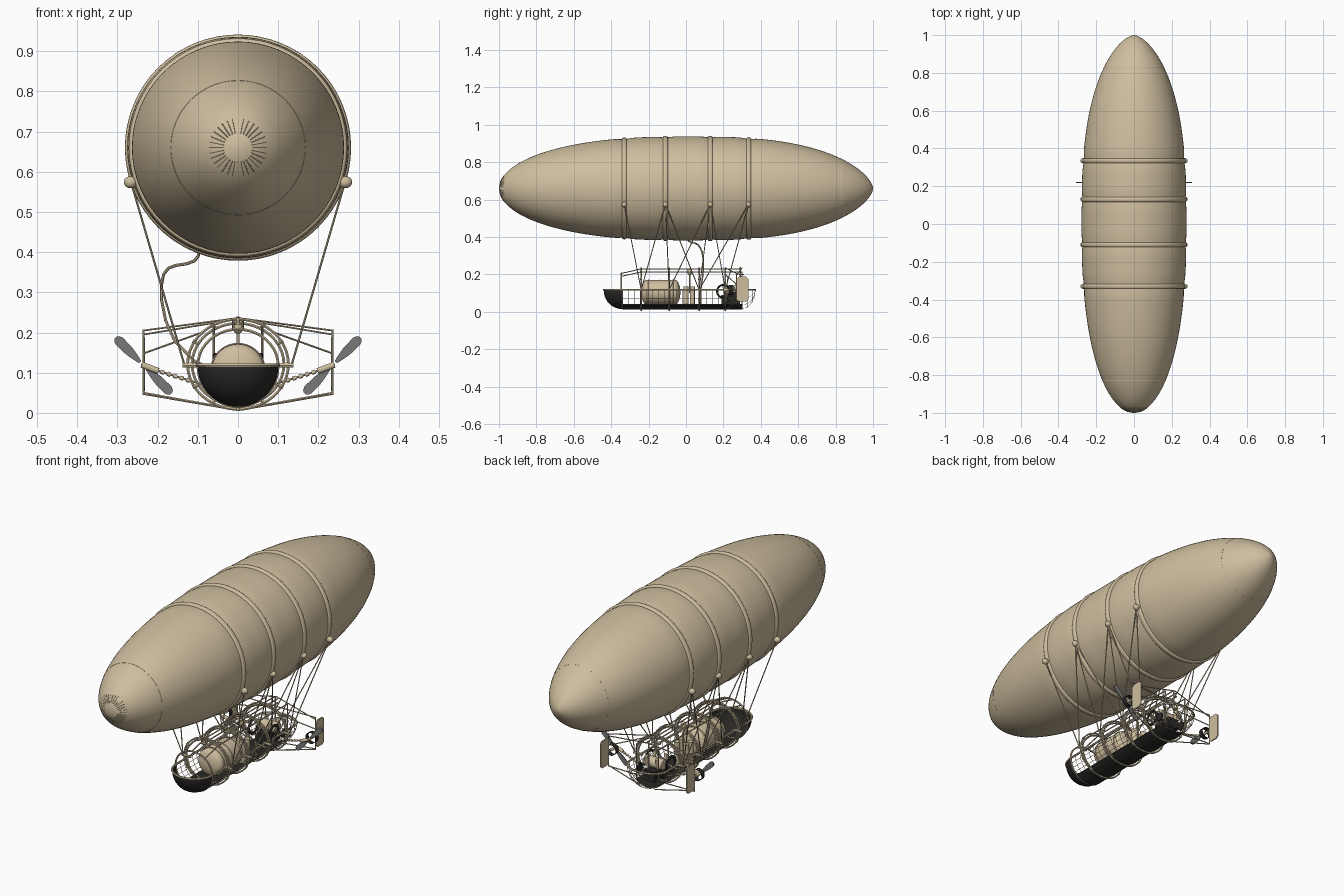
import bpy, bmesh, math
from math import sin, cos, pi, radians
from mathutils import Matrix, Vector

cube = bpy.data.objects.get("Cube")
if cube:
    bpy.data.objects.remove(cube, do_unlink=True)


def material(name, rgb):
    m = bpy.data.materials.new(name)
    m.use_nodes = True
    m.diffuse_color = (*rgb, 1)
    m.node_tree.nodes["Principled BSDF"].inputs["Base Color"].default_value = (*rgb, 1)
    return m


TAN = material("tan canvas and wood", (0.62, 0.515, 0.345))
DARK = material("dark hull", (0.022, 0.021, 0.020))
GREY = material("grey metal", (0.19, 0.19, 0.19))
built = []


def finish(name, bm, mat):
    bmesh.ops.recalc_face_normals(bm, faces=bm.faces)
    mesh = bpy.data.meshes.new(name)
    bm.to_mesh(mesh)
    bm.free()
    mesh.materials.append(mat)
    ob = bpy.data.objects.new(name, mesh)
    bpy.context.collection.objects.link(ob)
    built.append(ob)
    return ob


def lathe(name, profile, z0, mat, segs=48, a0=0, a1=2 * pi, x0=0):
    """Sweep (y, radius) points round a lengthwise axis; angle 0 points down."""
    bm = bmesh.new()
    rings = []
    for y, r in profile:
        rings.append([bm.verts.new((x0 + r * sin(a), y, z0 - r * cos(a)))
                      for a in (a0 + (a1 - a0) * i / segs for i in range(segs + 1))])
    for p, q in zip(rings, rings[1:]):
        for i in range(segs):
            bm.faces.new((p[i], p[i + 1], q[i + 1], q[i]))
    bmesh.ops.remove_doubles(bm, verts=bm.verts, dist=1e-5)
    return finish(name, bm, mat)


def rods(name, paths, r, mat, mirror=False, res=1):
    """Round rods along paths; a path that ends where it starts is a closed ring."""
    cu = bpy.data.curves.new(name, 'CURVE')
    cu.dimensions = '3D'
    cu.bevel_depth = r
    cu.bevel_resolution = res
    cu.use_fill_caps = True
    if mirror:
        paths = paths + [[(-x, y, z) for x, y, z in p] for p in paths]
    for p in paths:
        closed = len(p) > 2 and (Vector(p[0]) - Vector(p[-1])).length < 1e-6
        p = p[:-1] if closed else p
        sp = cu.splines.new('POLY')
        sp.points.add(len(p) - 1)
        for pt, co in zip(sp.points, p):
            pt.co = (*co, 1)
        sp.use_cyclic_u = closed
    tmp = bpy.data.objects.new(name + " path", cu)
    bpy.context.collection.objects.link(tmp)
    bpy.context.view_layer.update()
    mesh = bpy.data.meshes.new_from_object(tmp.evaluated_get(bpy.context.evaluated_depsgraph_get()))
    bpy.data.objects.remove(tmp, do_unlink=True)
    mesh.materials.clear()
    mesh.materials.append(mat)
    ob = bpy.data.objects.new(name, mesh)
    bpy.context.collection.objects.link(ob)
    built.append(ob)
    return ob


def ball(name, loc, size, mat):
    bm = bmesh.new()
    bmesh.ops.create_uvsphere(bm, u_segments=20, v_segments=12, radius=1)
    bm.transform(Matrix.Translation(loc) @ Matrix.Diagonal((*size, 1)))
    return finish(name, bm, mat)


def box(name, loc, size, mat):
    bm = bmesh.new()
    bmesh.ops.create_cube(bm, size=1)
    bm.transform(Matrix.Translation(loc) @ Matrix.Diagonal((*size, 1)))
    return finish(name, bm, mat)


def plate(name, outline, depth, mat):
    """Extrude a flat outline of 3D points along the depth vector."""
    bm = bmesh.new()
    face = bm.faces.new([bm.verts.new(co) for co in outline])
    ext = bmesh.ops.extrude_face_region(bm, geom=[face])["geom"]
    bmesh.ops.translate(bm, vec=depth, verts=[v for v in ext if isinstance(v, bmesh.types.BMVert)])
    return finish(name, bm, mat)


def circle(y, r, z0, n=40, wide=1):
    return [(wide * r * sin(2 * pi * i / n), y, z0 - r * cos(2 * pi * i / n)) for i in range(n + 1)]


# Gas envelope, gently pinched under its bands
AXIS = 0.66
BANDS = (-0.33, -0.11, 0.13, 0.335)


def girth(y):
    p, q = (2.4, 0.5) if y < 0 else (2.8, 0.62)
    r = 0.278 * max(0, 1 - abs(y) ** p) ** q
    return r - sum(0.005 * math.exp(-((y - b) / 0.03) ** 2) for b in BANDS)


N = 140
lathe("envelope", [(y, max(0, girth(y))) for y in (-cos(pi * i / N) for i in range(N + 1))],
      AXIS, TAN, 64)
for i, b in enumerate(BANDS):
    g = girth(b)
    lathe(f"envelope_band_{i + 1}", [(b - 0.013 * cos(t), g - 0.002 + 0.011 * sin(t) ** 0.6)
                                     for t in (pi * k / 10 for k in range(11))], AXIS, TAN, 64)
rods("envelope_seams", [circle(y, girth(y), AXIS, 64) for y in (-0.83, 0.83)], 0.0006, TAN)

# Gathered pleats round the nose
pleats = []
for i in range(32):
    a = 2 * pi * i / 32
    pleats.append([(girth(y) * sin(a), y, AXIS + girth(y) * cos(a)) for y in (-0.993, -0.985, -0.972)])
rods("nose_pleats", pleats, 0.0015, TAN)

# Rope knobs on the bands and the suspension ropes
KZ, RAIL = 0.577, 0.118
FRAMES = (-0.24, -0.09, 0.07, 0.21)
for side, word in ((1, "left"), (-1, "right")):
    for i, b in enumerate(BANDS):
        ball(f"{word}_rope_knob_{i + 1}", (side * 0.267, b, KZ - 0.003), (0.017, 0.014, 0.015), TAN)
links = ((0, 0), (1, 0), (1, 1), (1, 2), (2, 1), (2, 2), (2, 3), (3, 2), (3, 3))
rods("suspension_ropes", [[(0.267, BANDS[b], KZ), (0.133, FRAMES[f], RAIL)] for b, f in links],
     0.0026, TAN, True)

# Gas hose from the envelope into the car
rods("gas_hose", [[(-0.095, 0.0, 0.41), (-0.099, 0.005, 0.39), (-0.109, 0.015, 0.378), (-0.128, 0.03, 0.371),
                   (-0.155, 0.05, 0.367), (-0.173, 0.063, 0.36), (-0.185, 0.075, 0.345),
                   (-0.19, 0.086, 0.32), (-0.19, 0.092, 0.28), (-0.18, 0.092, 0.23), (-0.158, 0.088, 0.18),
                   (-0.11, 0.08, 0.13), (-0.05, 0.07, 0.1)]], 0.004, TAN)

# Car hull: dark bowl at the bow, planked keel behind it
CZ, HR = 0.115, 0.1
bow = [(-0.34 - 0.1 * sin(t), HR * cos(t)) for t in (pi / 2 * i / 10 for i in range(11))]
lathe("hull_bow", bow, CZ, DARK, 24, -pi / 2, pi / 2)
keel = lathe("hull_keel", [(-0.34, HR), (0.3, HR)], CZ - 0.003, DARK, 6, radians(-42), radians(42))
keel.modifiers.new("thickness", 'SOLIDIFY').thickness = 0.005
rods("bow_rim", [[(HR * cos(t), -0.34, CZ - HR * sin(t)) for t in (pi * i / 24 for i in range(25))]],
     0.0035, TAN)

# Wire netting on the sides and round the stern
net = []
for y in (-0.34 + 0.032 * i for i in range(21)):
    net.append([(HR * sin(a), y, CZ - HR * cos(a)) for a in map(radians, (40, 57, 68, 79, 90))])
for a in map(radians, (50, 63, 76)):
    net.append([(HR * sin(a), -0.34, CZ - HR * cos(a)), (HR * sin(a), 0.3, CZ - HR * cos(a))])
for a in map(radians, (15, 40, 65)):
    net.append([(HR * sin(a) * cos(t), 0.3 + 0.07 * sin(t), CZ - HR * cos(a) * cos(t))
                for t in (pi / 2 * i / 6 for i in range(7))])
rods("side_netting", net, 0.001, TAN, True)
rods("stern_hoops", [[(HR * cos(t) * sin(a), 0.3 + 0.07 * sin(t), CZ - HR * cos(t) * cos(a))
                      for a in (pi * (i / 16 - 0.5) for i in range(17))] for t in (0, 0.45, 0.9)],
     0.0015, TAN)

# Gunwale rails, cross bars and hoops
outline = [(HR * cos(t), -0.34 - 0.1 * sin(t), RAIL) for t in (pi / 2 * i / 8 for i in range(9))]
stern = [(HR * cos(t), 0.3 + 0.07 * sin(t), RAIL) for t in (pi / 2 * i / 8 for i in range(8, -1, -1))]
rods("gunwale", [stern + outline], 0.005, TAN, True)
rods("cross_bars", [[(0.09, f, RAIL), (0.138, f, RAIL)] for f in FRAMES], 0.006, TAN, True)
rods("car_hoops", [circle(f, r, 0.121, 40, 1.12) for f in FRAMES for r in (0.112, 0.102)], 0.004, TAN)
rods("hoop_spacers", [[(1.12 * r * sin(a), f, 0.121 + r * cos(a)) for r in (0.1, 0.116)]
                      for f in FRAMES for a in (pi * i / 6 for i in range(12))], 0.005, TAN)
rods("bow_hoop", [[(0.1 * cos(t), -0.345, RAIL + 0.09 * sin(t)) for t in (pi * i / 20 for i in range(21))]],
     0.004, TAN)
rods("roof_rails", [[(x, -0.345, 0.21 - x / 3), (x, -0.24, 0.234 - x / 3), (x, 0.3, 0.234 - x / 3)]
                    for x in (0.012, 0.06)], 0.003, TAN, True)
rods("stern_posts", [[(0.06, 0.3, 0.04), (0.06, 0.3, 0.215)]], 0.003, TAN, True)

# Gas tank with straps
tank = [(-0.24 + 0.03 * (1 - cos(t)), 0.066 * sin(t)) for t in (pi / 2 * i / 8 for i in range(9))]
lathe("tank", tank + [(-0.135 * 2 - y, r) for y, r in reversed(tank)], 0.105, TAN)
rods("tank_straps", [circle(y, 0.067, 0.105) for y in (-0.2, -0.135, -0.07)], 0.0025, TAN)

# Boiler cylinders and pipes amidships
rods("cylinders", [[(0.025, y, 0.03), (0.025, y, 0.135)] for y in (0.0, 0.035)], 0.014, TAN, True, 3)
rods("pipes", [[(0, 0.02, 0.1), (0, 0.02, 0.23)], [(0.04, 0.08, 0.03), (0.04, 0.08, 0.15)],
               [(-0.04, 0.08, 0.03), (-0.04, 0.08, 0.15)]], 0.004, TAN)
ball("pressure_dome", (0, 0.02, 0.215), (0.014, 0.014, 0.018), TAN)

# Engine, flywheels and control lever
box("engine_block", (0, 0.24, 0.065), (0.06, 0.1, 0.05), DARK)
rods("engine_drum", [[(-0.05, 0.24, 0.115), (0.05, 0.24, 0.115)]], 0.026, TAN, False, 4)
rods("flywheel_rims", [[(0.057, 0.2 + 0.034 * cos(t), 0.11 + 0.034 * sin(t))
                        for t in (2 * pi * i / 24 for i in range(25))]], 0.006, DARK, True)
rods("gear_wheels", [[(0.062, 0.265, 0.085), (0.07, 0.265, 0.085)]], 0.022, DARK, True, 4)
rods("engine_stacks", [[(0.03, 0.21, 0.1), (0.03, 0.2, 0.15)], [(0.03, 0.26, 0.1), (0.03, 0.27, 0.15)]],
     0.008, TAN, True, 2)
rods("control_lever", [[(0, 0.29, 0.12), (0, 0.29, 0.24)], [(0, 0.28, 0.2), (0, 0.31, 0.2)]], 0.004, TAN)

# Paddle propellers, duct rings and twisted drive shafts
HX, HZ, PY = 0.235, 0.118, 0.22
half = ((0.012, 0.004), (0.03, 0.008), (0.05, 0.0115), (0.085, 0.0125), (0.094, 0.009), (0.098, 0.004))
paddle = half + tuple((d, -w) for d, w in reversed(half))
for side, word in ((1, "left"), (-1, "right")):
    for end, place in ((1, "outer"), (-1, "inner")):
        plate(f"{word}_{place}_propeller_blade",
              [(side * (HX + end * (d - w) * 0.707), PY - 0.002, HZ + end * (d + w) * 0.707) for d, w in paddle],
              (0, 0.005, 0), GREY)
    lathe(f"{word}_propeller_duct", [(PY + 0.008, 0.027), (PY + 0.034, 0.027)], HZ, DARK, 24, x0=side * HX)
rods("propeller_hubs", [[(HX, PY - 0.012, HZ), (HX, PY + 0.04, HZ)]], 0.007, TAN, True, 3)
rods("gear_housings", [[(0.198, PY - 0.012, 0.104), (0.24, PY - 0.012, 0.12)]], 0.008, TAN, True, 3)
rods("drive_shafts", [[(0.06, PY + 0.01, 0.062), (0.2, PY - 0.01, 0.105)]], 0.003, TAN, True)
rods("shaft_collars", [[(0.12 + 0.016 * i, PY - 0.002 * i, 0.08 + 0.005 * i),
                        (0.128 + 0.016 * i, PY - 0.002 * i, 0.0825 + 0.005 * i)] for i in range(5)],
     0.0055, TAN, True, 2)

# Outrigger frames
rods("outriggers", [[(HX, 0.27, 0.045), (HX, 0.27, 0.207)],
                    [(0, 0.21, 0.236), (HX, 0.27, 0.205)], [(0, 0.3, 0.234), (HX, 0.27, 0.195)],
                    [(0.02, 0.21, 0.01), (HX, 0.27, 0.047)], [(0.04, 0.3, 0.015), (HX, 0.27, 0.05)],
                    [(0.09, 0.21, 0.2), (HX, 0.27, 0.148)], [(HX, PY, HZ), (HX, 0.27, HZ)]],
     0.0025, TAN, True)

# Rudders: flat plates with clipped corners
shape = ((0.272, 0.066), (0.283, 0.055), (0.322, 0.055), (0.333, 0.066),
         (0.333, 0.177), (0.322, 0.188), (0.283, 0.188), (0.272, 0.177))
for x, word in ((HX, "left"), (-HX, "right")):
    plate(f"{word}_rudder", [(x - 0.003, y, z) for y, z in shape], (0.006, 0, 0), TAN)

# Smooth the round parts, keeping real edges crisp
flat = ("keel", "block", "rudder", "blade")
bpy.ops.object.select_all(action='DESELECT')
for ob in built:
    if not any(word in ob.name for word in flat):
        ob.select_set(True)
        bpy.context.view_layer.objects.active = ob
bpy.ops.object.shade_smooth_by_angle(angle=radians(50))
